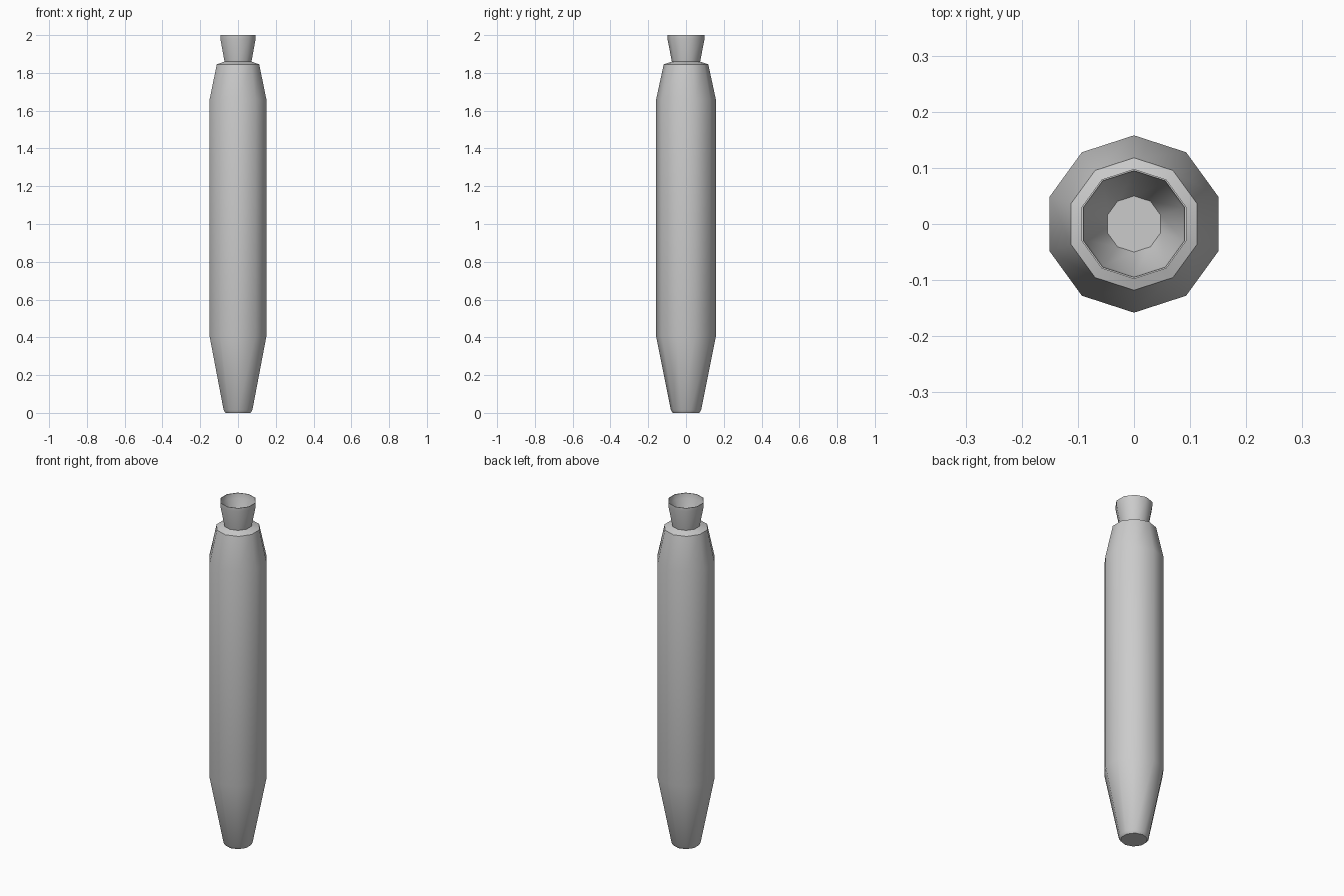
import bpy
import bmesh
from math import cos, sin, pi, radians

if "Cube" in bpy.data.objects:
    bpy.data.objects.remove(bpy.data.objects["Cube"])

SIDES = 10


def lathe(name, profile):
    """Revolve a (radius, z) profile into a ten-sided shell, capped at both ends."""
    bm = bmesh.new()
    rings = []
    for r, z in profile:
        rings.append([bm.verts.new((r * cos(pi / 2 + 2 * pi * i / SIDES),
                                    r * sin(pi / 2 + 2 * pi * i / SIDES), z))
                      for i in range(SIDES)])
    for a, b in zip(rings, rings[1:]):
        for i in range(SIDES):
            j = (i + 1) % SIDES
            bm.faces.new((a[i], a[j], b[j], b[i]))
    bm.faces.new(rings[0][::-1])
    bm.faces.new(rings[-1])
    mesh = bpy.data.meshes.new(name)
    bm.to_mesh(mesh)
    bm.free()
    obj = bpy.data.objects.new(name, mesh)
    bpy.context.collection.objects.link(obj)
    bpy.context.view_layer.objects.active = obj
    obj.select_set(True)
    bpy.ops.object.shade_smooth_by_angle(angle=radians(38))
    obj.select_set(False)
    return obj


# Long tapered body, shoulder, then flared hollow mouth in one shell
lathe("tapered_body", [
    (0.070, 0.0), (0.080, 0.015),        # chamfered foot
    (0.158, 0.405), (0.158, 1.66),       # straight barrel
    (0.118, 1.845), (0.075, 1.86),       # shoulder
    (0.098, 1.98), (0.098, 2.0),         # flared mouth
    (0.095, 2.0), (0.092, 1.97),         # thin rim
    (0.050, 1.87),                       # inner cone and floor
])
